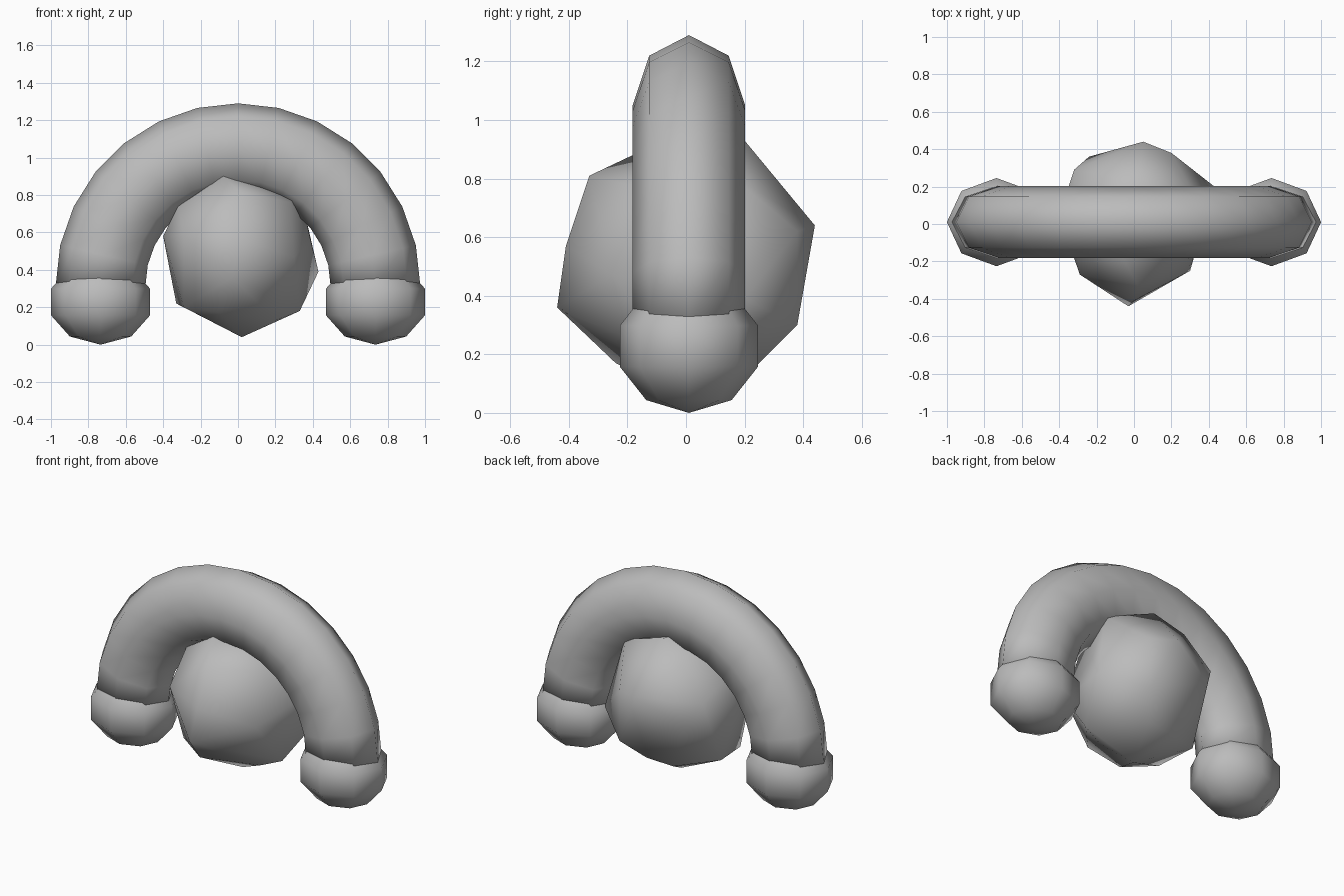
import bpy
import bmesh
from math import sin, cos, pi
from mathutils import Matrix, Vector

default_cube = bpy.data.objects.get("Cube")
if default_cube:
    bpy.data.objects.remove(default_cube, do_unlink=True)

# One plain grey for everything
grey = bpy.data.materials.new("plain_grey")
grey.use_nodes = True
GREY = (0.5, 0.5, 0.5, 1)
grey.diffuse_color = GREY
shader = next(n for n in grey.node_tree.nodes if n.type == 'BSDF_PRINCIPLED')
shader.inputs["Base Color"].default_value = GREY
shader.inputs["Roughness"].default_value = 0.6

CENTRE_Y = 0.01
ARCH_Z = 0.315
ARCH_RADIUS = 0.735


def finish(bm, name):
    """Turn a bmesh into a smooth shaded grey object."""
    bmesh.ops.recalc_face_normals(bm, faces=bm.faces)
    for face in bm.faces:
        face.smooth = True
    mesh = bpy.data.meshes.new(name)
    bm.to_mesh(mesh)
    bm.free()
    mesh.materials.append(grey)
    obj = bpy.data.objects.new(name, mesh)
    bpy.context.collection.objects.link(obj)
    return obj


def build_arch(steps=14, sides=8, thick=0.24, depth=0.192):
    """Half ring swept from an oval eight-sided section."""
    bm = bmesh.new()
    rings = []
    for i in range(steps + 1):
        turn = pi * i / steps
        ring = []
        for k in range(sides):
            a = 2 * pi * k / sides
            r = ARCH_RADIUS + thick * cos(a)
            ring.append(bm.verts.new((r * cos(turn),
                                      CENTRE_Y + depth * sin(a),
                                      ARCH_Z + r * sin(turn))))
        rings.append(ring)
    for near, far in zip(rings, rings[1:]):
        for k in range(sides):
            n = (k + 1) % sides
            bm.faces.new((near[k], near[n], far[n], far[k]))
    bm.faces.new(rings[0])
    bm.faces.new(rings[-1])
    return finish(bm, "arch")


def build_foot(side, name):
    """Squashed ball under one end of the arch."""
    bm = bmesh.new()
    bmesh.ops.create_uvsphere(bm, u_segments=8, v_segments=5, radius=1)
    size = Vector((0.279, 0.248, 0.228))
    place = Matrix.Translation((side * ARCH_RADIUS, CENTRE_Y, size.z))
    bm.transform(place @ Matrix.Diagonal(size).to_4x4())
    return finish(bm, name)


def build_core():
    """Irregular faceted lump inside the arch, wrapped around its corners."""
    bottom = [(.02, .02, .04), (-.1, -.24, .17), (-.29, -.13, .2),
              (-.33, .12, .22), (.33, -.03, .18), (.2, -.06, .13),
              (.1, .25, .17), (-.08, .24, .16)]
    middle = [(-.03, -.44, .36), (.43, .2, .39), (.2, .38, .3),
              (-.24, .36, .5), (-.32, .29, .64), (-.4, .05, .58),
              (-.29, -.27, .58), (.3, -.25, .47), (.39, .1, .55),
              (.2, .38, .62), (.05, .44, .64), (0, -.41, .57)]
    top = [(.02, -.33, .81), (-.08, -.14, .9), (.02, .2, .93),
           (.28, -.12, .76), (-.32, -.06, .74), (-.15, .26, .83),
           (.33, .14, .82)]
    bm = bmesh.new()
    for point in bottom + middle + top:
        bm.verts.new(point)
    bmesh.ops.convex_hull(bm, input=bm.verts)
    loose = [v for v in bm.verts if not v.link_faces]
    bmesh.ops.delete(bm, geom=loose, context='VERTS')
    return finish(bm, "core")


build_arch()
build_foot(1, "left_foot")
build_foot(-1, "right_foot")
build_core()
